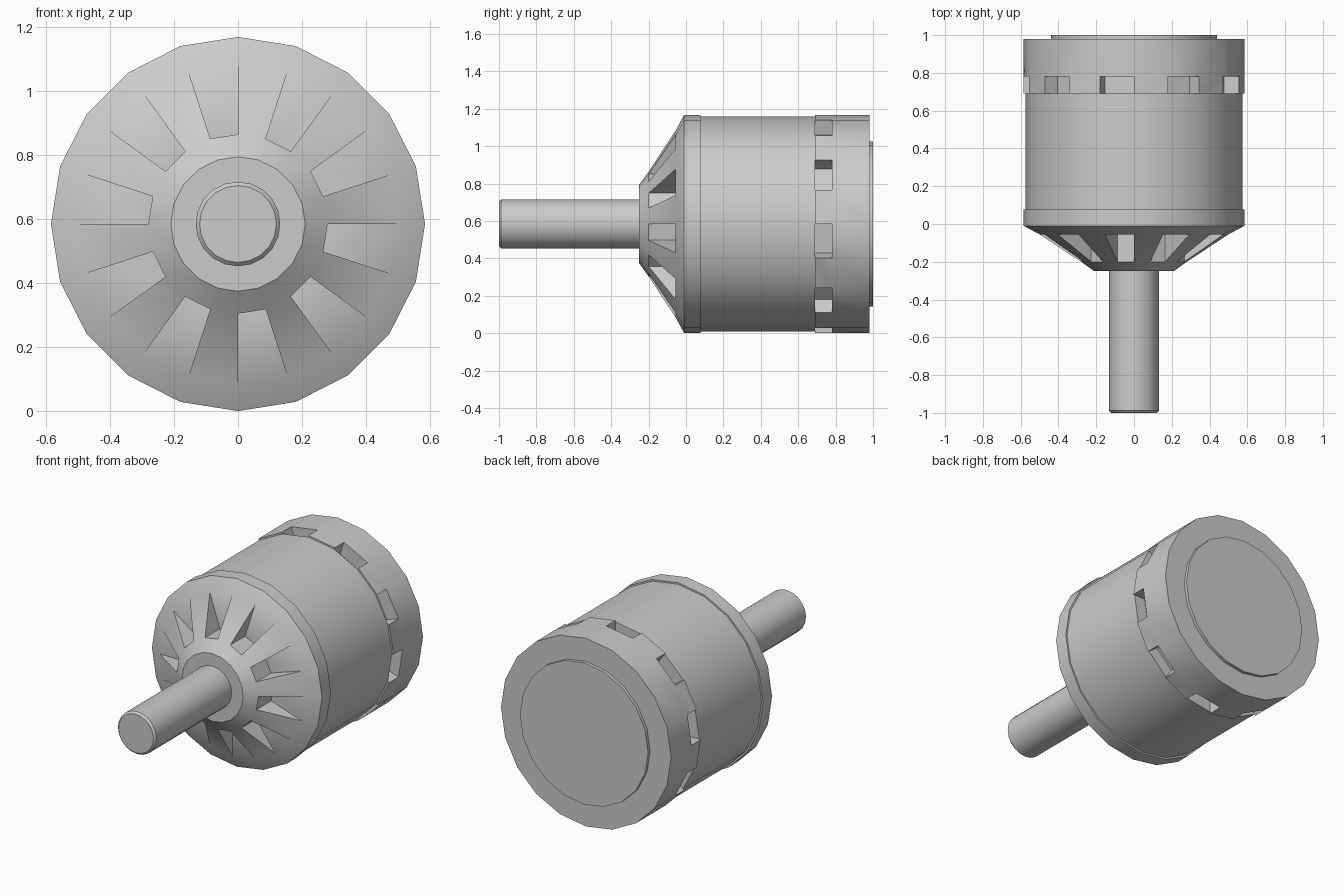
import bpy, bmesh
from math import sin, cos, radians

if "Cube" in bpy.data.objects:
    bpy.data.objects.remove(bpy.data.objects["Cube"])

SIDES = 20
R = 0.584          # outer radius, also height of the axis


def lathe(name, rows, pockets=()):
    """Revolve (y, radius) rows round the y axis; pockets cut every odd facet.
    Each pocket is (first_row, last_row, [recessed (y, radius) points])."""
    bm = bmesh.new()

    def face(points):
        bm.faces.new([bm.verts.new(p) for p in points])

    def at(row, k):
        a = radians(360 / SIDES * (k % SIDES))
        return (row[1] * sin(a), row[0], R + row[1] * cos(a))

    def strip(a, b, k):
        face([at(a, k), at(a, k + 1), at(b, k + 1), at(b, k)])

    for k in range(SIDES):
        skipped = set()
        if k % 2:
            for first, last, inner in pockets:
                skipped.update(range(first, last))
                path = [rows[first]] + inner + [rows[last]]
                for a, b in zip(path, path[1:]):
                    strip(a, b, k)
                side = rows[first:last + 1] + inner[::-1]
                for edge in (k, k + 1):
                    face([at(p, edge) for p in side])
        for i in range(len(rows) - 1):
            if i not in skipped:
                strip(rows[i], rows[i + 1], k)
    # flat end caps
    for row in (rows[0], rows[-1]):
        face([at(row, k) for k in range(SIDES)])

    bmesh.ops.remove_doubles(bm, verts=bm.verts[:], dist=0.0005)
    bmesh.ops.recalc_face_normals(bm, faces=bm.faces[:])
    mesh = bpy.data.meshes.new(name)
    bm.to_mesh(mesh)
    bm.free()
    obj = bpy.data.objects.new(name, mesh)
    bpy.context.collection.objects.link(obj)
    bpy.ops.object.select_all(action='DESELECT')
    obj.select_set(True)
    bpy.context.view_layer.objects.active = obj
    bpy.ops.object.shade_smooth_by_angle(angle=radians(30))
    return obj


# motor housing: vented cone, front band, barrel, slotted rear band
housing = [(-0.25, 0.21), (-0.2, 0.28), (-0.055, 0.5), (-0.01, R),
           (0.077, R), (0.077, 0.574), (0.69, 0.574), (0.69, R),
           (0.78, R), (0.98, R)]
cone_vents = (1, 2, [(-0.055, 0.28)])
rear_slots = (6, 8, [(0.69, 0.5), (0.78, 0.5)])
lathe("motor_housing", housing, [cone_vents, rear_slots])

# raised rear cap
lathe("rear_cap", [(0.97, 0.44), (1.0, 0.44)])

# drive shaft with a chamfered tip
lathe("drive_shaft", [(-1.0, 0.12), (-0.988, 0.132), (-0.24, 0.132)])
